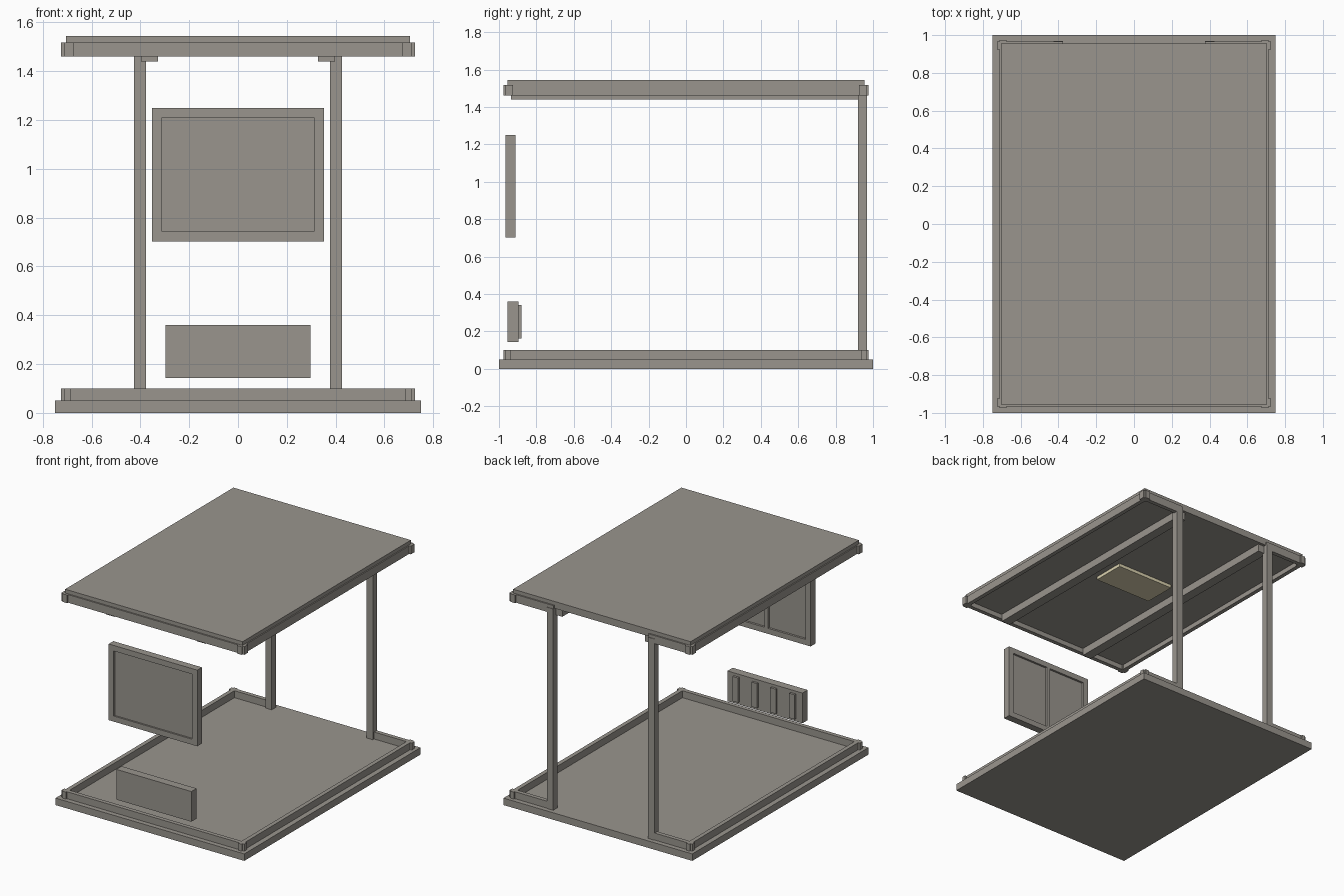
import bpy

cube = bpy.data.objects.get("Cube")
if cube:
    bpy.data.objects.remove(cube, do_unlink=True)


def make_material(name, rgb):
    mat = bpy.data.materials.new(name)
    mat.use_nodes = True
    mat.diffuse_color = (*rgb, 1)
    mat.node_tree.nodes["Principled BSDF"].inputs["Base Color"].default_value = (*rgb, 1)
    return mat


GREY = make_material("warm grey", (0.32, 0.30, 0.27))
CREAM = make_material("cream light", (0.70, 0.64, 0.43))


def box(name, x, y, z, mat=GREY):
    """Box from (low, high) ranges along each axis."""
    bpy.ops.mesh.primitive_cube_add(size=1)
    obj = bpy.context.object
    obj.name = obj.data.name = name
    ranges = [sorted(r) for r in (x, y, z)]
    for v in obj.data.vertices:
        v.co = [hi if c > 0 else lo for c, (lo, hi) in zip(v.co, ranges)]
    obj.data.materials.append(mat)
    return obj


SIDES = (("right", -1), ("left", 1))
ENDS = (("front", -1), ("back", 1))
TRIM_X, TRIM_Y, TRIM_W = 0.713, 0.965, 0.03
POST_IN, POST_OUT = 0.377, 0.427

# Floor and roof slabs
box("floor", (-0.75, 0.75), (-1, 1), (0, 0.05))
box("roof", (-0.705, 0.705), (-0.955, 0.955), (1.495, 1.545))


def trim_ring(name, z, corner):
    """Edge trim with a doorway gap at the back and notched corner blocks."""
    box(f"{name}_front", (-TRIM_X, TRIM_X), (-TRIM_Y, TRIM_W - TRIM_Y), z)
    for side, sx in SIDES:
        box(f"{name}_{side}", (sx * (TRIM_X - TRIM_W), sx * TRIM_X), (-TRIM_Y, TRIM_Y), z)
        box(f"{name}_back_{side}", (sx * POST_IN, sx * TRIM_X),
            (TRIM_Y - TRIM_W, TRIM_Y), z)
        for end, sy in ENDS:
            tag = f"{name}_corner_{end}_{side}"
            inner_x, inner_y = 0.725 - corner, 0.975 - corner
            box(tag + "_a", (sx * inner_x, sx * 0.726), (sy * inner_y, sy * TRIM_Y), z)
            box(tag + "_b", (sx * inner_x, sx * TRIM_X), (sy * inner_y, sy * 0.975), z)


trim_ring("skirting", (0.05, 0.10), 0.04)
trim_ring("crown", (1.46, 1.518), 0.05)

# Door posts and ceiling beams
for side, sx in SIDES:
    box(f"door_post_{side}", (sx * POST_IN, sx * POST_OUT), (0.92, 0.969), (0.05, 1.495))
    box(f"ceiling_beam_{side}", (sx * 0.328, sx * 0.398), (-0.935, 0.935), (1.44, 1.495))

# Ceiling lamp
box("ceiling_light", (-0.23, 0.23), (-0.12, 0.12), (1.472, 1.495), CREAM)

# Window: recessed pane, surrounding frame, mullion on the inner side
WX, WZ, WY, BORDER = 0.352, (0.703, 1.25), (-0.965, -0.912), 0.04
box("window_pane", (-WX + BORDER, WX - BORDER), (-0.953, -0.927),
    (WZ[0] + BORDER, WZ[1] - BORDER))
for side, sx in SIDES:
    box(f"window_frame_{side}", (sx * (WX - BORDER), sx * WX), WY, WZ)
box("window_frame_bottom", (-WX + BORDER, WX - BORDER), WY, (WZ[0], WZ[0] + BORDER))
box("window_frame_top", (-WX + BORDER, WX - BORDER), WY, (WZ[1] - BORDER, WZ[1]))
box("window_mullion", (-0.014, 0.014), (-0.927, WY[1]), (WZ[0] + BORDER, WZ[1] - BORDER))

# Radiator with four fins on the inner side
box("radiator", (-0.298, 0.298), (-0.955, -0.896), (0.143, 0.36))
for i in range(4):
    cx = (i - 1.5) * 0.15
    box(f"radiator_fin_{i + 1}", (cx - 0.022, cx + 0.022), (-0.896, -0.88), (0.163, 0.34))
